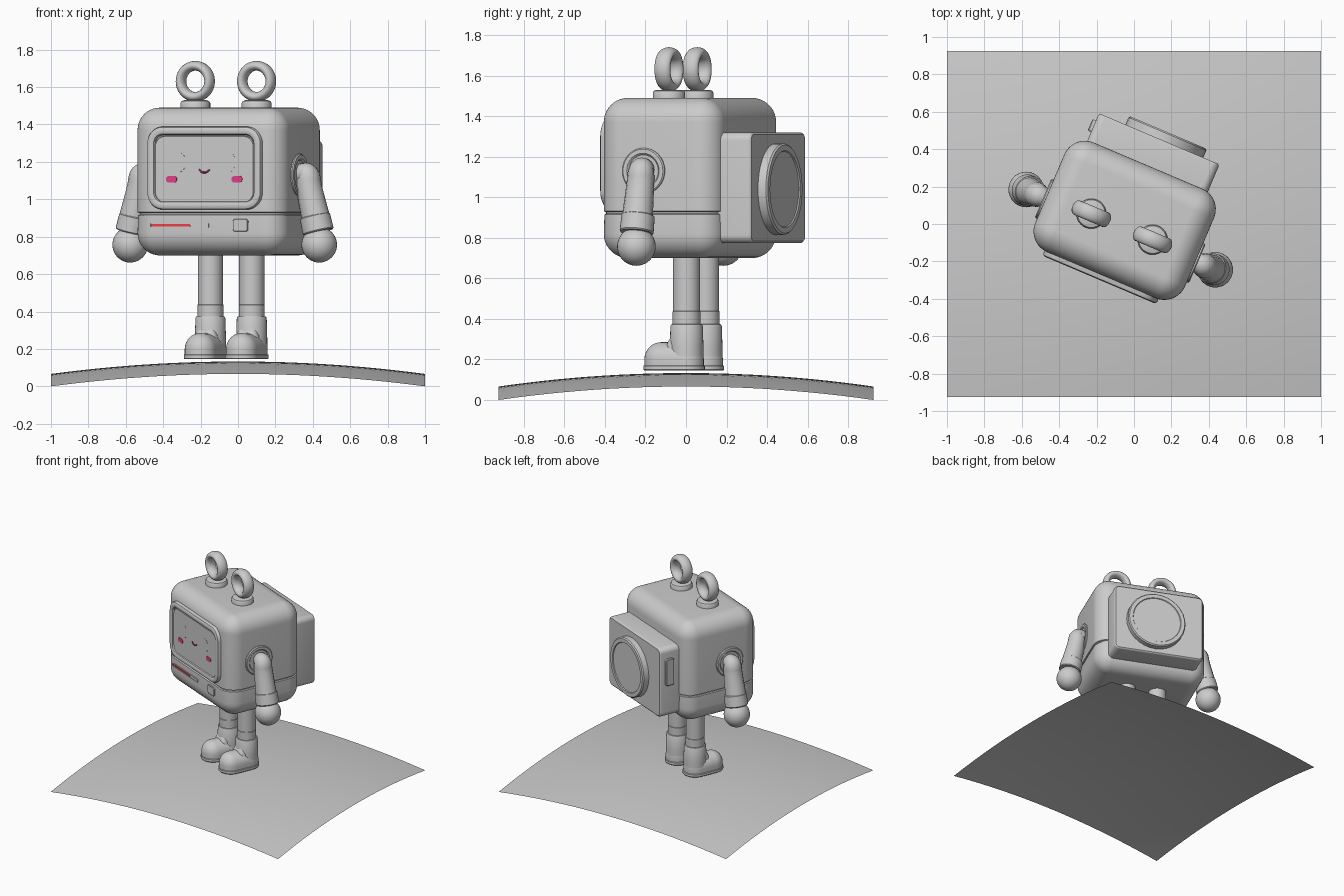
import bpy, bmesh, math
from mathutils import Matrix, Vector

if "Cube" in bpy.data.objects:
    bpy.data.objects.remove(bpy.data.objects["Cube"])

T = lambda x, y, z: Matrix.Translation((x, y, z))
R = lambda deg, axis: Matrix.Rotation(math.radians(deg), 4, axis)
ROBOT = T(-.037, .05, 0) @ R(-23, 'Z')      # the figure is turned on the ground
FRONT = -.351                               # front plane of the body


def material(name, col):
    m = bpy.data.materials.new(name)
    m.diffuse_color = (*col, 1)
    m.use_nodes = True
    m.node_tree.nodes["Principled BSDF"].inputs["Base Color"].default_value = m.diffuse_color
    return m


pink = material("pink", (.75, .05, .25))
red = material("red", (.85, .05, .06))
plum = material("plum", (.35, .02, .12))


def add(bm, name, m, mat=None):
    me = bpy.data.meshes.new(name)
    bm.to_mesh(me)
    bm.free()
    ob = bpy.data.objects.new(name, me)
    bpy.context.collection.objects.link(ob)
    ob.matrix_world = ROBOT @ m
    if mat:
        me.materials.append(mat)
    return ob


def loft(name, a, b, r, rings, m, mat=None, n=8, cap=True):
    """Stack rounded rectangles (half sizes a, b, corner r) at (z, inset)."""
    bm = bmesh.new()
    loops = []
    for z, i in rings:
        loop = []
        for q, (sx, sy) in enumerate(((1, 1), (-1, 1), (-1, -1), (1, -1))):
            for k in range(n + 1):
                t = math.pi / 2 * (q + k / n)
                rr = max(r - i, 0.0005)
                loop.append(bm.verts.new((sx * (a - r) + rr * math.cos(t),
                                          sy * (b - r) + rr * math.sin(t), z)))
        loops.append(loop)
    c = len(loops[0])
    for lo, hi in zip(loops, loops[1:]):
        for j in range(c):
            bm.faces.new((lo[j], lo[(j + 1) % c], hi[(j + 1) % c], hi[j]))
    if cap:
        bm.faces.new(loops[-1])
        bm.faces.new(loops[0][::-1])
    bmesh.ops.remove_doubles(bm, verts=bm.verts, dist=1e-5)
    return add(bm, name, m, mat)


def lathe(name, r, rings, m, mat=None):
    return loft(name, r, r, r, rings, m, mat)


def sphere(name, r, m):
    bm = bmesh.new()
    bmesh.ops.create_uvsphere(bm, u_segments=32, v_segments=20, radius=r)
    return add(bm, name, m)


def tube(name, pts, m, depth=1, mat=None):
    """Smooth tube through (x, y, z, radius) control points."""
    cu = bpy.data.curves.new(name, 'CURVE')
    cu.dimensions, cu.bevel_depth, cu.bevel_resolution = '3D', depth, 6
    cu.use_fill_caps = True
    sp = cu.splines.new('NURBS')
    sp.points.add(len(pts) - 1)
    for p, (x, y, z, rad) in zip(sp.points, pts):
        p.co, p.radius = (x, y, z, 1), rad
    sp.order_u, sp.use_endpoint_u, sp.resolution_u = 3, True, 8
    ob = bpy.data.objects.new(name, cu)
    bpy.context.collection.objects.link(ob)
    ob.matrix_world = ROBOT @ m
    if mat:
        cu.materials.append(mat)
    bpy.ops.object.select_all(action='DESELECT')
    ob.select_set(True)
    bpy.context.view_layer.objects.active = ob
    bpy.ops.object.convert(target='MESH')


def on_front(x, z, out=0):
    return T(x, FRONT - out, z) @ R(90, 'X')


# Curved ground sheet
bm = bmesh.new()
bmesh.ops.create_grid(bm, x_segments=24, y_segments=24, size=1)
for v in bm.verts:
    v.co.z = .133 - .0665 * (v.co.x ** 2 + v.co.y ** 2)
    v.co.y *= .925
add(bm, "ground_sheet", ROBOT.inverted())

# Rounded body with a groove near the bottom
rb, z0, z1 = .12, .70, 1.49
arc = [(1 - math.sin(math.pi / 20 * k), 1 - math.cos(math.pi / 20 * k)) for k in range(11)]
low = [(z0 + rb * v, rb * u) for u, v in arc]
top = [(z1 - rb * v, rb * u) for u, v in reversed(arc)]
groove = [(.915, .003), (.919, .012), (.927, .012), (.931, 0)]
loft("body", .435, .318, rb, low + groove + top, T(0, -.033, 0), n=10)

# Face: raised frame, screen, eyes, cheeks, mouth
loft("screen_frame", .331, .222, .09,
     [(-.03, 0), (.014, 0), (.023, .004), (.028, .013), (.028, .03), (.024, .04), (.01, .046)],
     on_front(0, 1.167), cap=False)
loft("screen", .288, .18, .06, [(0, 0), (.012, 0), (.016, .004), (.016, .012)],
     on_front(0, 1.16))
for s in (-1, 1):
    loft("eye", .031, .052, .031, [(0, 0), (.003, 0)], on_front(s * .145, 1.198, .015))
    loft("cheek", .031, .017, .015, [(0, 0), (.004, 0)], on_front(s * .19, 1.107, .015), pink)
tube("mouth", [(-.03, .007, 0, 1), (-.018, -.01, 0, 1), (.018, -.01, 0, 1), (.03, .007, 0, 1)],
     on_front(0, 1.153, .017), .005, plum)

# Lower front: slot, red bar, button
loft("slot", .17, .013, .006, [(-.01, 0), (.004, 0), (.004, .003), (.001, .004)],
     on_front(-.15, .861))
loft("slot_light", .115, .006, .005, [(0, 0), (.005, 0)], on_front(-.2, .861), red)
loft("front_button", .043, .033, .012, [(-.01, 0), (.006, 0), (.009, .003)],
     on_front(.205, .861))

# Back pack with round cover and side latch
loft("back_pack", .35, .273, .04, [(0, 0), (.172, 0), (.18, .003), (.185, .01)],
     T(0, .255, 1.047) @ R(-90, 'X'))
lathe("back_cover", .226,
      [(0, 0), (.042, 0), (.05, .008), (.05, .036), (.044, .04), (.044, .05)],
      T(.03, .44, 1.04) @ R(-90, 'X'))
loft("pack_latch", .105, .033, .012, [(0, 0), (.02, 0), (.025, .005)],
     T(-.345, .365, 1.13) @ R(-90, 'Y'))

for s in (-1, 1):
    # Ring on the head with its base
    lathe("ring_base", .08, [(0, 0), (.04, 0), (.05, .006), (.055, .02)],
          T(s * .178, -.07, 1.475))
    bpy.ops.mesh.primitive_torus_add(major_radius=.083, minor_radius=.026,
                                     major_segments=40, minor_segments=16)
    ring = bpy.context.object
    ring.name = "head_ring"
    ring.matrix_world = (ROBOT @ T(s * .178, -.07, 1.631) @ R(90, 'X')
                         @ Matrix.Diagonal((1, 1, 1.6, 1)))

    # Shoulder socket, arm, cuff and hand
    lathe("shoulder_socket", .113,
          [(0, 0), (.022, 0), (.028, .006), (.028, .026), (.02, .034)],
          T(s * .42, -.095, 1.13) @ R(s * 90, 'Y'))
    tube("arm", [(s * .40, -.09, 1.13, .05), (s * .45, -.09, 1.14, .052),
                 (s * .485, -.09, 1.135, .066), (s * .49, -.09, 1.06, .068),
                 (s * .538, -.09, .87, .078)], T(0, 0, 0))
    lathe("cuff", .084, [(0, .004), (.006, 0), (.085, .002), (.09, .008)],
          T(s * .545, -.088, .825) @ R(-s * 14, 'Y'))
    sphere("hand", .095, T(s * .549, -.087, .757))

    # Leg, sock and boot
    lathe("leg", .067, [(.43, 0), (.76, 0)], T(s * .12, 0, 0))
    lathe("sock", .069, [(.34, 0), (.436, 0), (.44, .004)], T(s * .12, 0, 0))
    lathe("boot_shaft", .084,
          [(.165, 0), (.26, .001), (.365, .004), (.373, .008), (.375, .018)], T(s * .12, 0, 0))
    toe = [(.165, 0), (.20, 0)] + [(.20 + .085 * math.sin(t), .083 * (1 - math.cos(t)))
                                   for t in (.2, .4, .6, .8, 1.0, 1.2, 1.4, 1.57)]
    loft("boot_foot", .085, .152, .085, toe, T(s * .12, -.067, 0))
    loft("boot_sole", .09, .157, .09, [(.146, .003), (.15, 0), (.168, 0), (.171, .003)],
         T(s * .12, -.067, 0))
    # Soft bridge between toe and shaft
    loft("boot_instep", .07, .05, .045, [(.2, 0), (.27, .006), (.29, .014), (.31, .028)],
         T(s * .12, -.05, 0))

# Smooth shading with sharp edges kept
bpy.ops.object.select_all(action='SELECT')
bpy.context.view_layer.objects.active = bpy.data.objects["body"]
bpy.ops.object.shade_smooth_by_angle(angle=math.radians(35))
